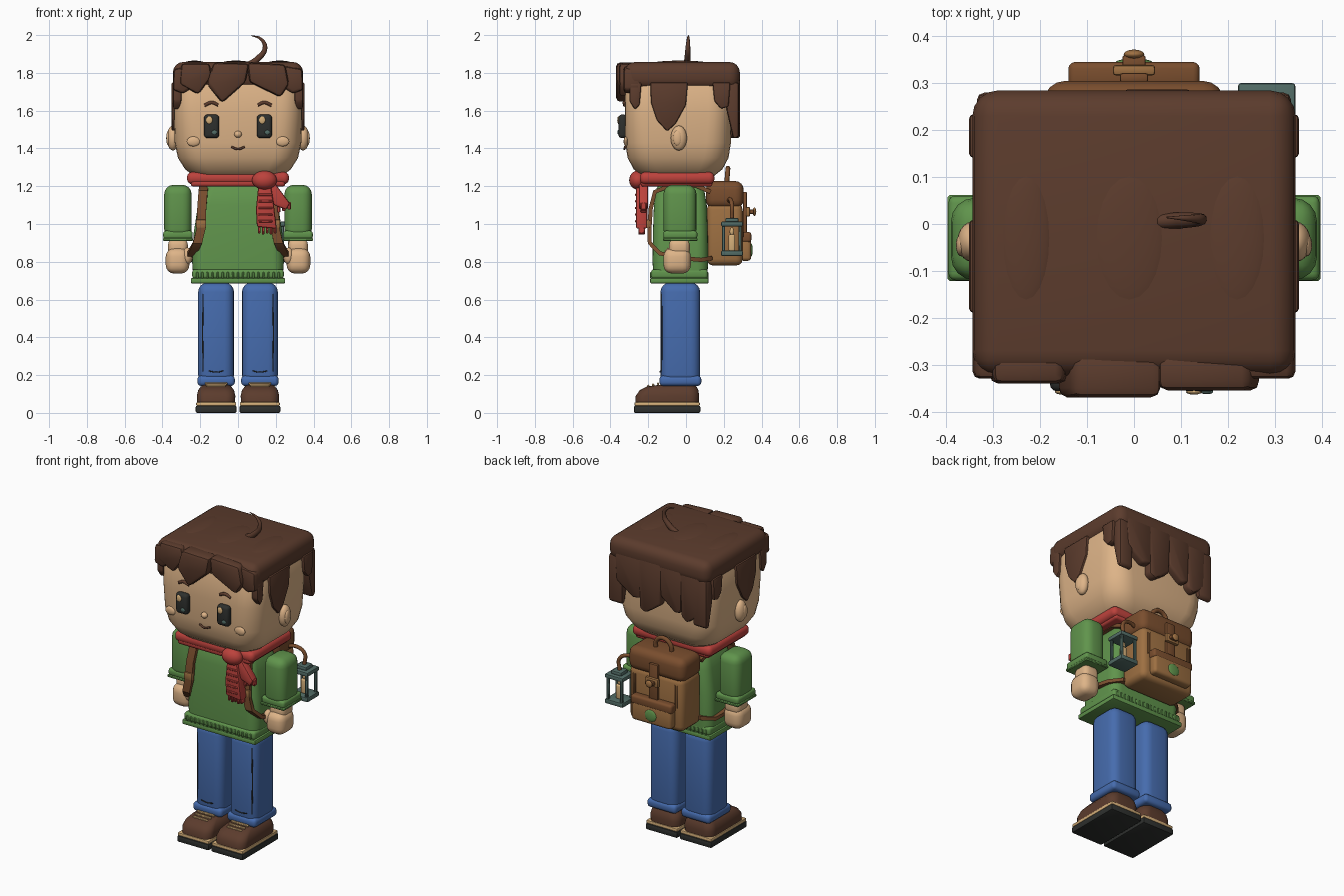
import bpy, bmesh, math
from mathutils import Vector, Matrix

if "Cube" in bpy.data.objects:
    bpy.data.objects.remove(bpy.data.objects["Cube"])


def mat(name, rgb):
    m = bpy.data.materials.new(name)
    lin = [((c / 255 + 0.055) / 1.055) ** 2.4 for c in rgb]
    m.diffuse_color = (*lin, 1)
    m.use_nodes = True
    m.node_tree.nodes["Principled BSDF"].inputs["Base Color"].default_value = m.diffuse_color
    return m


SKIN = mat("skin", (222, 180, 136))
HAIR = mat("dark_brown", (92, 60, 45))
GREEN = mat("sweater_green", (96, 148, 76))
BLUE = mat("denim_blue", (70, 108, 174))
RED = mat("scarf_red", (188, 66, 60))
TAN = mat("leather_tan", (158, 112, 66))
FLAP = mat("leather_brown", (122, 78, 46))
TEAL = mat("lantern_teal", (82, 108, 102))
DARK = mat("charcoal", (46, 48, 46))
CREAM = mat("cream", (214, 176, 122))


def finish(bm, name, m):
    bmesh.ops.recalc_face_normals(bm, faces=bm.faces)
    me = bpy.data.meshes.new(name)
    bm.to_mesh(me)
    bm.free()
    me.materials.append(m)
    ob = bpy.data.objects.new(name, me)
    bpy.context.collection.objects.link(ob)
    return ob


def rbox(name, c, size, bev, m, seg=3, rot=None):
    """Rounded box."""
    bm = bmesh.new()
    bmesh.ops.create_cube(bm, size=1)
    bmesh.ops.scale(bm, vec=size, verts=bm.verts)
    if bev:
        bmesh.ops.bevel(bm, geom=bm.edges[:], offset=bev, segments=seg, profile=0.5, affect='EDGES')
    if rot:
        bmesh.ops.rotate(bm, matrix=Matrix.Rotation(rot[0], 3, rot[1]), verts=bm.verts)
    bmesh.ops.translate(bm, vec=c, verts=bm.verts)
    return finish(bm, name, m)


def ball(name, c, radii, m, u=20, v=12):
    bm = bmesh.new()
    bmesh.ops.create_uvsphere(bm, u_segments=u, v_segments=v, radius=1)
    bmesh.ops.scale(bm, vec=radii, verts=bm.verts)
    bmesh.ops.translate(bm, vec=c, verts=bm.verts)
    return finish(bm, name, m)


def loft(name, rings, m, cx=0):
    """Stack of rounded rectangles: z, centre y, half x, half y, corner radius."""
    bm = bmesh.new()
    prev = None
    for z, cy, hx, hy, r in rings:
        ring = []
        for q, (sx, sy) in enumerate(((1, 1), (-1, 1), (-1, -1), (1, -1))):
            for k in range(7):
                a = math.pi / 2 * (q + k / 6)
                ring.append(bm.verts.new((cx + sx * (hx - r) + r * math.cos(a),
                                          cy + sy * (hy - r) + r * math.sin(a), z)))
        if prev:
            for i in range(28):
                j = (i + 1) % 28
                bm.faces.new((prev[i], prev[j], ring[j], ring[i]))
        else:
            bm.faces.new(ring[::-1])
        prev = ring
    bm.faces.new(prev)
    return finish(bm, name, m)


def slab(name, pts, axis, d0, d1, m, bev=0.01):
    """Outline pulled along x or y, with softened edges."""
    bm = bmesh.new()
    vs = [bm.verts.new((u, d0, v) if axis == 'y' else (d0, u, v)) for u, v in pts]
    f = bm.faces.new(vs)
    ext = bmesh.ops.extrude_face_region(bm, geom=[f])
    d = d1 - d0
    bmesh.ops.translate(bm, vec=(0, d, 0) if axis == 'y' else (d, 0, 0),
                        verts=[g for g in ext['geom'] if isinstance(g, bmesh.types.BMVert)])
    if bev:
        bmesh.ops.bevel(bm, geom=bm.edges[:], offset=bev, segments=2, profile=0.5, affect='EDGES')
    return finish(bm, name, m)


def tube(name, pts, r, m, radii=None):
    cu = bpy.data.curves.new(name, 'CURVE')
    cu.dimensions = '3D'
    cu.bevel_depth = r
    cu.bevel_resolution = 3
    cu.use_fill_caps = True
    sp = cu.splines.new('BEZIER')
    sp.bezier_points.add(len(pts) - 1)
    for i, (bp, p) in enumerate(zip(sp.bezier_points, pts)):
        bp.co = p
        bp.handle_left_type = bp.handle_right_type = 'AUTO'
        bp.radius = radii[i] if radii else 1
    cu.materials.append(m)
    ob = bpy.data.objects.new(name, cu)
    bpy.context.collection.objects.link(ob)
    return ob


def strap(name, pts, w, t, m):
    """Flat band following points, its width along x."""
    bm = bmesh.new()
    prev = None
    for i, p in enumerate(pts):
        a, b = Vector(pts[max(i - 1, 0)]), Vector(pts[min(i + 1, len(pts) - 1)])
        n = Vector((1, 0, 0)).cross(b - a).normalized() * t / 2
        x, p = Vector((w / 2, 0, 0)), Vector(p)
        ring = [bm.verts.new(q) for q in (p + x + n, p - x + n, p - x - n, p + x - n)]
        if prev:
            for k in range(4):
                bm.faces.new((prev[k], prev[(k + 1) % 4], ring[(k + 1) % 4], ring[k]))
        else:
            bm.faces.new(ring)
        prev = ring
    bm.faces.new(prev)
    return finish(bm, name, m)


# Head and face
HY = -0.042
loft("head", [(1.225, HY, .17, .13, .08), (1.25, HY, .23, .185, .1), (1.29, HY, .28, .235, .12),
              (1.35, HY, .318, .267, .13), (1.43, HY, .335, .28, .13), (1.58, HY, .34, .282, .12),
              (1.72, HY, .338, .28, .12), (1.80, HY, .3, .25, .12)], SKIN)
ball("nose", (0, -.327, 1.475), (.02, .018, .018), SKIN)
tube("mouth", [(-.035, -.323, 1.408), (0, -.326, 1.397), (.035, -.323, 1.408)], .006, HAIR)
for s in (-1, 1):
    ball("ear", (s * .345, -.038, 1.455), (.032, .043, .066), SKIN)
    ball("inner_ear", (s * .368, -.045, 1.455), (.012, .024, .04), SKIN)
    rbox("eye", (s * .14, -.335, 1.517), (.08, .045, .125), .018, DARK)
    ball("eye_shine", (s * .14 - .012, -.358, 1.55), (.017, .006, .02), CREAM)
    ball("eye_glint", (s * .14 + .015, -.358, 1.485), (.014, .005, .012), TEAL)
    tube("eyebrow", [(s * .105, -.325, 1.63), (s * .14, -.327, 1.643), (s * .177, -.322, 1.628)], .009, HAIR)
    ball("cheek", (s * .236, -.318, 1.437), (.036, .012, .026), SKIN)

# Hair: cap, soft ridges, fringe, side and back locks
rbox("hair_cap", (0, -.02, 1.785), (.69, .61, .145), .055, HAIR, 4)
for x, w in ((-.23, .06), (-.01, .085), (.22, .07)):
    ball("hair_ridge", (x, -.03, 1.848), (w, .16, .017), HAIR)
slab("fringe_left", [(-.30, 1.85), (-.15, 1.85), (-.14, 1.78), (-.21, 1.685), (-.31, 1.74)], 'y', -.34, -.27, HAIR, .018)
slab("fringe_middle", [(-.13, 1.855), (.06, 1.85), (.04, 1.75), (-.085, 1.64), (-.165, 1.74)], 'y', -.37, -.27, HAIR, .02)
slab("fringe_right", [(.05, 1.855), (.25, 1.845), (.27, 1.74), (.225, 1.67), (.06, 1.75)], 'y', -.355, -.27, HAIR, .02)
for s in (-1, 1):
    slab("fringe_corner", [(s * .22, 1.84), (s * .34, 1.82), (s * .345, 1.71), (s * .29, 1.69), (s * .23, 1.73)],
         'y', -.33, -.24, HAIR, .015)
    x0, x1 = s * .30, s * .352
    slab("side_lock", [(-.19, 1.75), (.01, 1.75), (0, 1.63), (-.055, 1.53), (-.10, 1.49), (-.155, 1.55), (-.185, 1.64)],
         'x', x0, x1, HAIR)
    slab("temple_lock", [(-.30, 1.75), (-.235, 1.75), (-.245, 1.63), (-.27, 1.605), (-.30, 1.65)], 'x', x0, x1 - s * .008, HAIR)
    slab("rear_side_lock", [(.14, 1.75), (.235, 1.75), (.225, 1.62), (.185, 1.61), (.15, 1.65)], 'x', x0, x1, HAIR)
    slab("rear_corner_lock", [(.205, 1.75), (.28, 1.75), (.28, 1.46), (.25, 1.45), (.215, 1.6)],
         'x', s * .24, s * .335, HAIR, .015)
for x0, x1, lo, tilt in ((-.29, -.15, 1.46, .02), (-.17, -.01, 1.5, -.03), (-.03, .13, 1.45, .03), (.10, .29, 1.52, -.03)):
    slab("back_lock", [(x0, 1.78), (x1, 1.78), (x1 - .01, lo + .05 - tilt), ((x0 + x1) / 2 + tilt, lo),
                       (x0 + .01, lo + .04 + tilt)], 'y', .2, .287 - abs(x0) * .02, HAIR, .015)
tube("stray_curl", [(.04, .005, 1.835), (.105, .008, 1.875), (.143, .01, 1.935), (.12, .012, 1.98), (.07, .014, 1.998)],
     .017, HAIR, (1, 1, .75, .45, .1))

# Sweater
loft("sweater", [(.70, -.03, .235, .142, .05), (.80, -.03, .243, .147, .06), (.95, -.03, .235, .145, .06),
                 (1.1, -.03, .212, .14, .06), (1.19, -.03, .185, .125, .06), (1.24, -.03, .13, .09, .05)], GREEN)
rbox("sweater_hem", (0, -.035, .735), (.485, .30, .05), .015, GREEN)
rbox("hem_trim", (0, -.035, .70), (.50, .31, .03), .008, GREEN, 2)
for i in range(17):
    for y in (-.186, .116):
        rbox("hem_rib", (-.216 + i * .027, y, .728), (.012, .008, .034), .003, GREEN, 1)
for s in (-1, 1):
    rbox("sleeve", (s * .318, -.032, 1.065), (.145, .175, .285), .05, GREEN, 4)
    rbox("sleeve_cuff", (s * .318, -.03, .942), (.156, .18, .045), .015, GREEN)
    rbox("cuff_trim", (s * .318, -.03, .918), (.16, .184, .018), .005, GREEN, 1)
    rbox("wrist", (s * .318, -.035, .875), (.105, .11, .09), .03, SKIN)
    rbox("hand", (s * .32, -.047, .805), (.125, .145, .135), .045, SKIN, 4)
    ball("thumb", (s * .268, -.085, .83), (.028, .033, .045), SKIN)

# Scarf
rbox("scarf_band", (0, -.047, 1.243), (.54, .395, .065), .028, RED, 4)
rbox("scarf_fold", (0, -.05, 1.218), (.50, .38, .04), .015, RED)
ball("scarf_knot", (.14, -.255, 1.232), (.066, .046, .05), RED)
slab("scarf_tail_long", [(.11, 1.23), (.17, 1.23), (.19, 1.1), (.205, .975), (.10, .985), (.095, 1.08)], 'y', -.265, -.205, RED)
slab("scarf_tail_short", [(.15, 1.23), (.20, 1.21), (.275, 1.11), (.255, 1.075), (.19, 1.10)], 'y', -.25, -.2, RED)
for i in range(5):
    rbox("long_tail_fringe", (.112 + i * .021, -.235, .97), (.014, .035, .04 + .012 * (i % 2)), .004, RED, 1)
    rbox("long_tail_rib", (.145, -.266, 1.015 + i * .035), (.075, .008, .012), .003, RED, 1)
for i in range(3):
    rbox("short_tail_fringe", (.215 + i * .028, -.225, 1.08 + i * .008), (.018, .03, .04), .004, RED, 1)

# Legs and shoes
for s in (-1, 1):
    x = s * .116
    rbox("trouser_leg", (x, -.03, .42), (.19, .21, .54), .05, BLUE, 4)
    rbox("trouser_cuff", (x, -.03, .17), (.198, .222, .055), .02, BLUE)
    tube("side_seam", [(s * .183, -.126, .63), (s * .187, -.126, .42), (s * .183, -.126, .22)], .004, DARK)
    tube("knee_stitch", [(x - .04, -.136, .222), (x, -.137, .216), (x + .04, -.136, .222)], .003, DARK)
    rbox("shoe_sole", (x, -.1, .019), (.216, .352, .038), .008, DARK, 2)
    rbox("shoe_welt", (x, -.1, .047), (.212, .346, .02), .006, CREAM, 2)
    loft("shoe_upper", [(.055, -.1, .1, .168, .05), (.09, -.098, .102, .168, .05), (.12, -.09, .095, .155, .05),
                        (.14, -.075, .08, .13, .05), (.147, -.05, .07, .1, .04)], HAIR, x)
    for i in range(3):
        rbox("shoe_lace", (x, -.2 + i * .026, .142 + i * .006), (.1 + i * .01, .012, .014), .004, CREAM, 1)

# Backpack
rbox("pack_body", (0, .205, .945), (.37, .19, .33), .035, TAN)
rbox("pack_flap", (0, .205, 1.155), (.385, .2, .145), .045, FLAP, 4)
rbox("pack_pocket", (0, .315, .865), (.27, .06, .12), .018, TAN)
rbox("pocket_flap", (0, .318, .93), (.28, .055, .055), .014, FLAP)
rbox("closing_strap", (0, .312, 1.06), (.06, .02, .22), .005, FLAP, 2)
rbox("buckle", (0, .328, 1.065), (.09, .022, .05), .006, TAN, 2)
rbox("buckle_pin", (0, .345, 1.065), (.05, .03, .022), .005, FLAP, 2)
ball("buckle_knob", (0, .362, 1.065), (.022, .01, .022), TAN)
ball("pocket_badge", (0, .344, .862), (.04, .009, .036), GREEN)
tube("pack_handle", [(-.055, .215, 1.21), (-.045, .22, 1.27), (0, .222, 1.295), (.045, .22, 1.27), (.055, .215, 1.21)], .013, FLAP)
for s in (-1, 1):
    for x in (.135, .15):
        rbox("pack_seam", (s * x, .3, 1.0), (.006, .008, .14), .002, FLAP, 1)
    strap("shoulder_strap", [(s * .175, .13, 1.17), (s * .18, .05, 1.205), (s * .18, -.08, 1.205), (s * .185, -.165, 1.17),
                             (s * .192, -.187, 1.08), (s * .197, -.194, .97), (s * .215, -.192, .90), (s * .243, -.14, .845),
                             (s * .25, -.03, .82), (s * .235, .08, .81), (s * .17, .14, .82)], .048, .022, FLAP)
    rbox("strap_buckle", (s * .196, -.2, 1.0), (.055, .02, .045), .006, TAN, 2)

# Lantern hanging from the pack
LX, LY = .283, .243
tube("lantern_hook", [(.17, .225, 1.12), (.235, .235, 1.13), (LX, LY, 1.10), (LX, LY, 1.03)], .011, FLAP)
rbox("lantern_roof", (LX, LY, 1.0), (.122, .115, .025), .006, TEAL, 2)
rbox("lantern_cap", (LX, LY, 1.02), (.07, .07, .025), .008, TEAL, 2)
rbox("lantern_base", (LX, LY, .845), (.122, .115, .028), .006, TEAL, 2)
for sx in (-1, 1):
    for sy in (-1, 1):
        rbox("lantern_post", (LX + sx * .047, LY + sy * .044, .922), (.016, .016, .145), .003, TEAL, 1)
rbox("lantern_candle", (LX, LY, .90), (.035, .035, .09), .01, CREAM)
ball("lantern_flame", (LX, LY, .96), (.012, .012, .022), CREAM)

# Smooth shading with sharp edges kept
bpy.ops.object.select_all(action='DESELECT')
for ob in bpy.context.scene.objects:
    if ob.type == 'MESH':
        ob.select_set(True)
        bpy.context.view_layer.objects.active = ob
bpy.ops.object.shade_smooth_by_angle(angle=math.radians(40))
